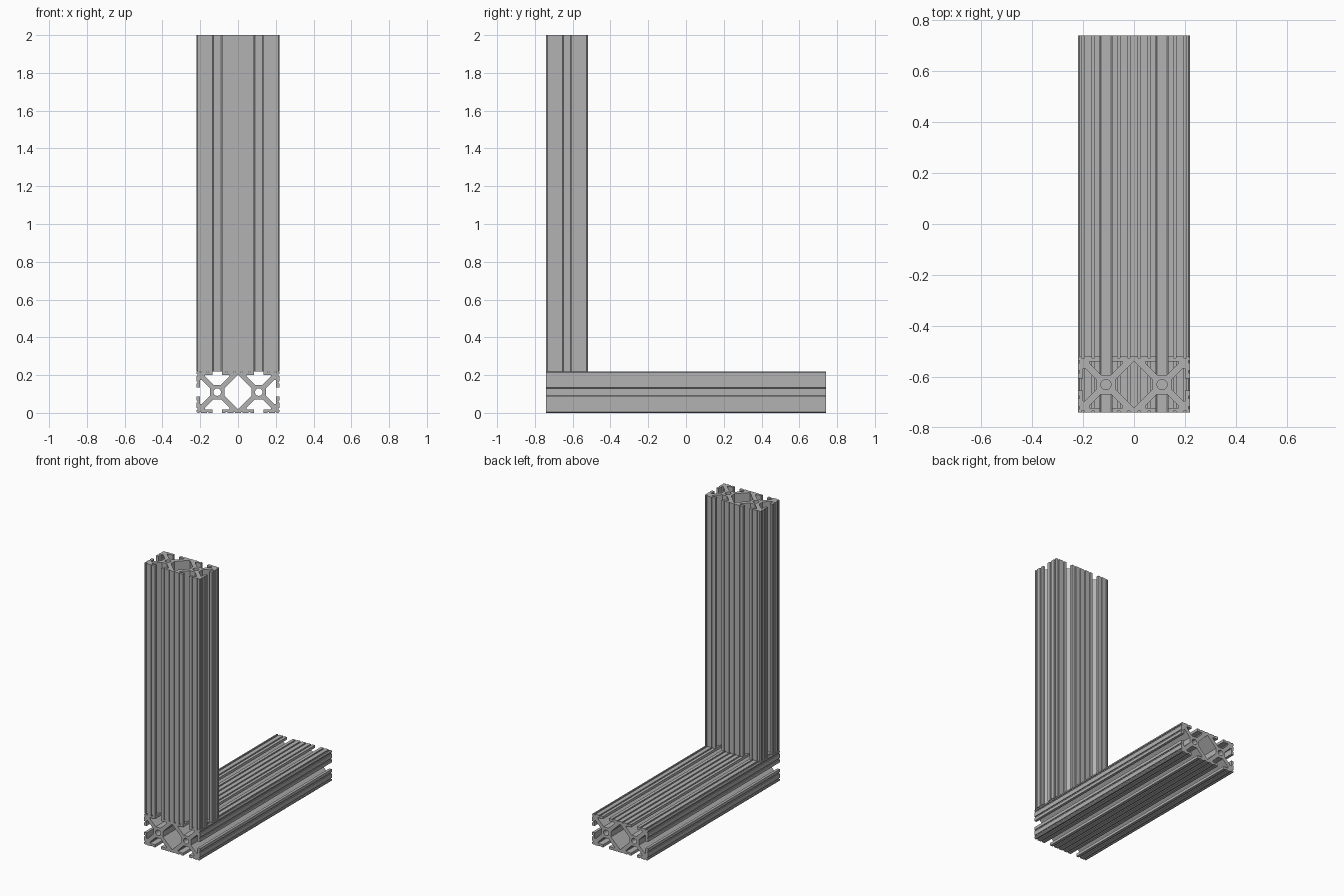
import bpy
import math
from mathutils import Matrix, Vector

cube = bpy.data.objects.get("Cube")
if cube:
    bpy.data.objects.remove(cube, do_unlink=True)

HALF = 0.11        # half of one square module
LIP = 0.019        # thickness of the lips beside each slot
OPEN = 0.024       # half width of the slot opening
CAVITY = 0.064     # half width of the slot behind the lips
CORE = 0.038       # half width of the central hub
ARM = 0.019        # sideways offset of the diagonal arm faces
CHAMFER = 0.006

aluminium = bpy.data.materials.new("Brushed grey aluminium")
aluminium.use_nodes = True
grey = (0.45, 0.45, 0.45, 1)
aluminium.diffuse_color = grey
aluminium.node_tree.nodes["Principled BSDF"].inputs["Base Color"].default_value = grey


def groove(u):
    w, depth = 0.005, 0.006
    return [(u - w, HALF), (u - w, HALF - depth), (u + w, HALF - depth), (u + w, HALF)]


def slotted_face():
    """One module face, left to right: grooves, T-slot, grooves."""
    right = [(OPEN, HALF), (OPEN, HALF - LIP), (CAVITY, HALF - LIP),
             (CAVITY, CAVITY + ARM), (CORE - ARM, CORE)]
    left = [(-u, d) for u, d in right]
    return (groove(-0.09) + groove(-0.05) + left + right[::-1]
            + groove(0.05) + groove(0.09))


def placed(points, centre_x, angle):
    turn = Matrix.Rotation(math.radians(angle), 2)
    return [turn @ Vector(p) + Vector((centre_x, 0)) for p in points]


def outer_outline():
    face = slotted_face()
    start = [(-HALF + CHAMFER, HALF)]
    end = [(HALF - CHAMFER, HALF)]
    return (placed(start + face, -HALF, 0) + placed(face + end, HALF, 0)
            + placed(start + face + end, HALF, -90)
            + placed(start + face, HALF, 180) + placed(face + end, -HALF, 180)
            + placed(start + face + end, -HALF, 90))


def middle_opening():
    """Hexagon left between the arms of the two hubs."""
    side, tip = HALF - CORE, HALF - ARM
    h = CORE - ARM
    return [(0, tip), (side, h), (side, -h), (0, -tip), (-side, -h), (-side, h)]


def bore(centre_x, radius, sides):
    step = 2 * math.pi / sides
    return [(centre_x + radius * math.cos(step * (i + 0.5)),
             radius * math.sin(step * (i + 0.5))) for i in range(sides)]


def extrusion(name, length, location, tilt):
    curve = bpy.data.curves.new(name, "CURVE")
    curve.dimensions = "2D"
    curve.fill_mode = "BOTH"
    curve.extrude = length / 2
    loops = [outer_outline(), middle_opening(),
             bore(-HALF, 0.02, 24), bore(HALF, 0.02, 24)]
    for loop in loops:
        spline = curve.splines.new("POLY")
        spline.points.add(len(loop) - 1)
        for point, p in zip(spline.points, loop):
            point.co = (p[0], p[1], 0, 1)
        spline.use_cyclic_u = True
    curve.materials.append(aluminium)
    obj = bpy.data.objects.new(name, curve)
    bpy.context.collection.objects.link(obj)
    obj.location = location
    obj.rotation_euler.x = tilt
    bpy.ops.object.select_all(action="DESELECT")
    obj.select_set(True)
    bpy.context.view_layer.objects.active = obj
    bpy.ops.object.convert(target="MESH")
    bpy.ops.object.shade_smooth_by_angle(angle=math.radians(30))


# Horizontal base beam and the upright standing on its front end
extrusion("base_beam", 1.48, (0, 0, HALF), math.pi / 2)
extrusion("upright_post", 1.78, (0, -0.74 + HALF, 1.11), 0)
